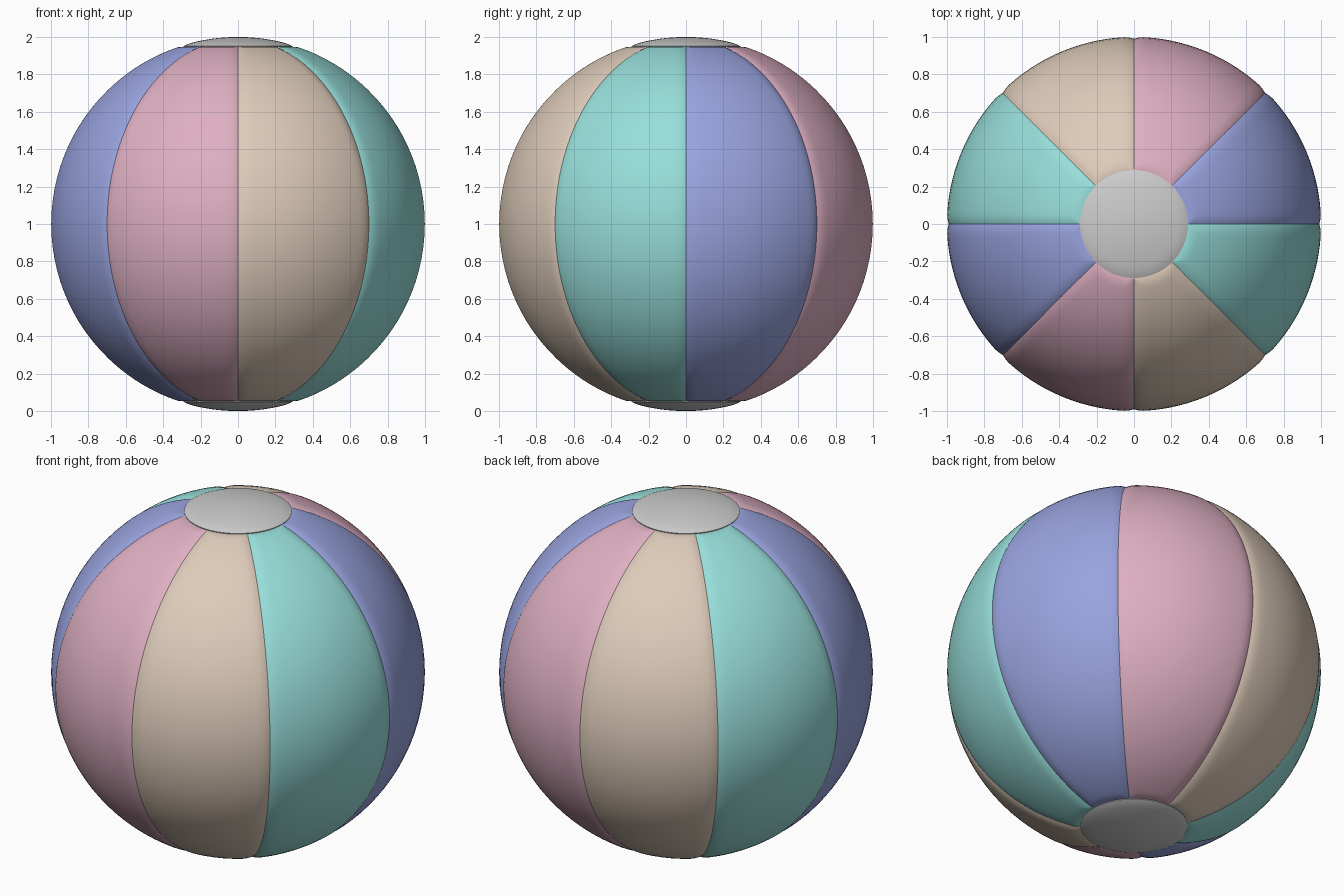
import bpy, bmesh
from math import sin, cos, pi, asin, radians

if "Cube" in bpy.data.objects:
    bpy.data.objects.remove(bpy.data.objects["Cube"])

CAP_R = 0.29
POLAR = asin(CAP_R)          # polar angle where the panels meet the caps
N_AZ, N_POL = 24, 64
SEAM_W, SEAM_D = 0.055, 0.010  # width and depth of the rounded seams


def drop(d):
    # soft roll-off towards a panel edge
    return SEAM_D * max(0.0, 1 - d / SEAM_W) ** 2


def spaced(n):
    # 0..1 samples that crowd towards both ends
    return [(1 - cos(pi * i / n)) / 2 for i in range(n + 1)]


def material(name, rgb):
    m = bpy.data.materials.new(name)
    m.diffuse_color = (*rgb, 1)
    m.use_nodes = True
    m.node_tree.nodes["Principled BSDF"].inputs["Base Color"].default_value = m.diffuse_color
    return m


def finish(name, bm, mat=None):
    bmesh.ops.recalc_face_normals(bm, faces=bm.faces)
    me = bpy.data.meshes.new(name)
    bm.to_mesh(me)
    bm.free()
    ob = bpy.data.objects.new(name, me)
    bpy.context.collection.objects.link(ob)
    if mat:
        me.materials.append(mat)
    bpy.context.view_layer.objects.active = ob
    ob.select_set(True)
    bpy.ops.object.shade_smooth_by_angle(angle=radians(40))
    ob.select_set(False)
    return ob


def panel(name, start, mat):
    # outer skin with rolled edges, closed by an inner skin and side walls
    bm = bmesh.new()
    skins = []
    for inner in (0, 0.03):
        rows = []
        for fp in spaced(N_POL):
            p = POLAR + fp * (pi - 2 * POLAR)
            row = []
            for fa in spaced(N_AZ):
                a = start + fa * pi / 4
                d_az = min(fa, 1 - fa) * pi / 4 * sin(p)
                d_pol = min(p - POLAR, pi - POLAR - p)
                r = 1 - max(drop(d_az), drop(d_pol)) - inner
                row.append(bm.verts.new((r * sin(p) * cos(a), r * sin(p) * sin(a), 1 + r * cos(p))))
            rows.append(row)
        for r0, r1 in zip(rows, rows[1:]):
            for i in range(N_AZ):
                bm.faces.new((r0[i], r1[i], r1[i + 1], r0[i + 1]))
        skins.append(rows)
    rims = []
    for s in skins:
        rims.append(s[0] + [r[-1] for r in s[1:]] + s[-1][-2::-1] + [r[0] for r in s[-2:0:-1]])
    n = len(rims[0])
    for i in range(n):
        j = (i + 1) % n
        bm.faces.new((rims[0][i], rims[0][j], rims[1][j], rims[1][i]))
    return finish(name, bm, mat)


def cap(name, side):
    # shallow dome lathed around z
    bm = bmesh.new()
    prof = []
    for i in range(1, 17):
        p = POLAR * sin(pi / 2 * i / 16)
        r = 1 - 0.5 * drop(POLAR - p)
        prof.append((r * sin(p), r * cos(p)))
    prof.append((prof[-1][0] * 0.97, prof[-1][1] - 0.03))
    n, rings = 64, []
    for r, z in prof:
        rings.append([bm.verts.new((r * cos(2 * pi * k / n), r * sin(2 * pi * k / n), 1 + side * z))
                      for k in range(n)])
    for a, b in zip(rings, rings[1:]):
        for k in range(n):
            bm.faces.new((a[k], b[k], b[(k + 1) % n], a[(k + 1) % n]))
    pole = bm.verts.new((0, 0, 1 + side))
    for k in range(n):
        bm.faces.new((pole, rings[0][k], rings[0][(k + 1) % n]))
    bm.faces.new(rings[-1])
    return finish(name, bm)


# panel colours, counter-clockwise from +x
colours = [("blue", (0.32, 0.37, 0.74)), ("pink", (0.73, 0.43, 0.54)),
           ("beige", (0.73, 0.60, 0.49)), ("teal", (0.31, 0.73, 0.70))]
mats = [material(n, c) for n, c in colours]

for k in range(8):
    panel(f"{colours[k % 4][0]}_panel_{k // 4 + 1}", k * pi / 4, mats[k % 4])

# end caps
cap("top_cap", 1)
cap("bottom_cap", -1)
